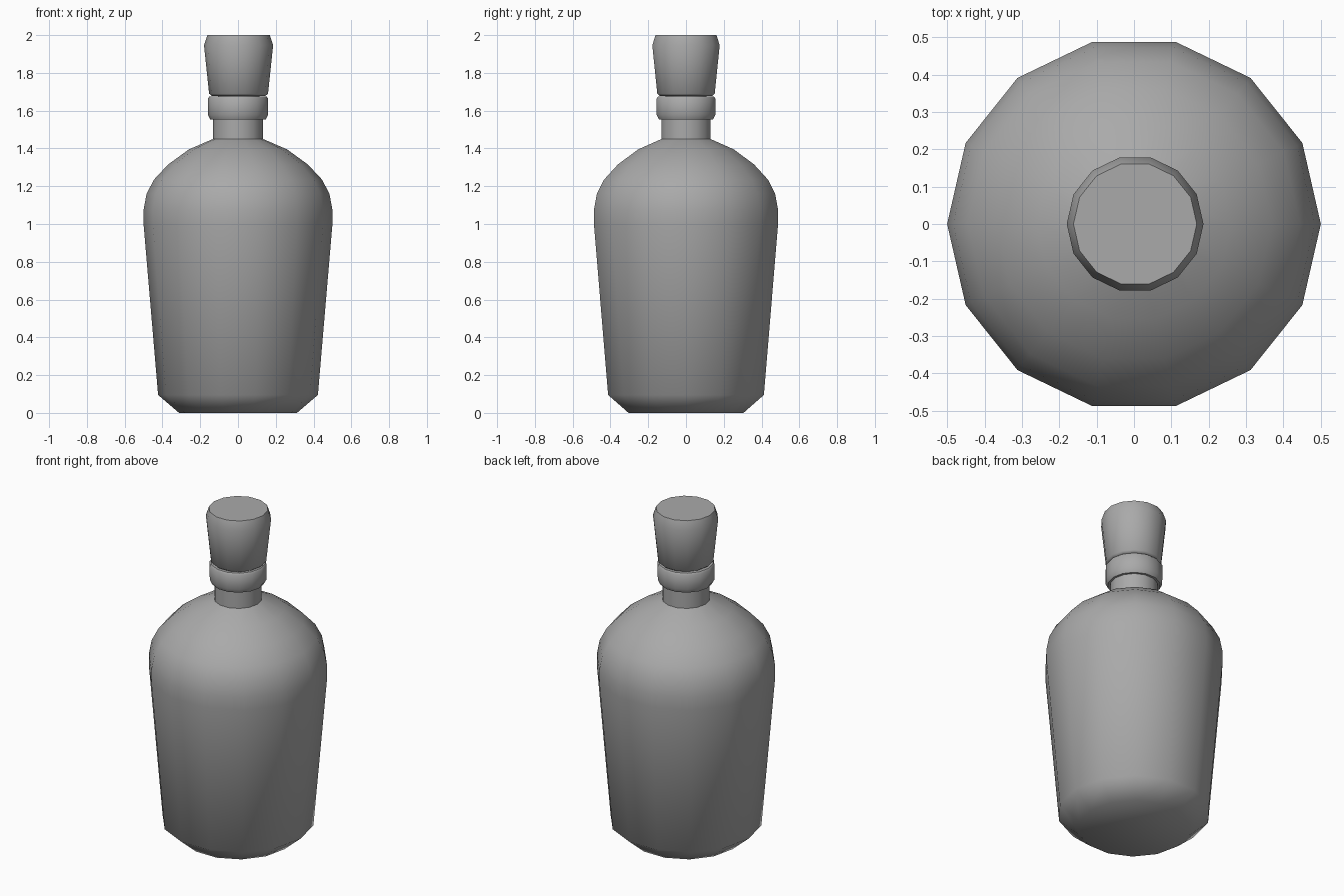
import bpy
import bmesh
from math import cos, sin, pi, radians

cube = bpy.data.objects.get("Cube")
if cube:
    bpy.data.objects.remove(cube, do_unlink=True)

SIDES = 14

grey = bpy.data.materials.new("plain_grey")
grey.use_nodes = True
colour = (0.4, 0.4, 0.4, 1)
grey.diffuse_color = colour
grey.node_tree.nodes["Principled BSDF"].inputs["Base Color"].default_value = colour


def lathe(name, profile, x=0.0, sharp=50):
    """Turn a (radius, height) profile, listed bottom to top, into a closed solid."""
    bm = bmesh.new()
    rings = [[bm.verts.new((r * cos(2 * pi * i / SIDES), r * sin(2 * pi * i / SIDES), z))
              for i in range(SIDES)] for r, z in profile]
    for low, high in zip(rings, rings[1:]):
        for i in range(SIDES):
            j = (i + 1) % SIDES
            bm.faces.new((low[i], low[j], high[j], high[i]))
    bm.faces.new(rings[0][::-1])
    bm.faces.new(rings[-1])
    mesh = bpy.data.meshes.new(name)
    bm.to_mesh(mesh)
    bm.free()
    mesh.materials.append(grey)
    obj = bpy.data.objects.new(name, mesh)
    obj.location.x = x
    bpy.context.collection.objects.link(obj)
    bpy.ops.object.select_all(action="DESELECT")
    obj.select_set(True)
    bpy.context.view_layer.objects.active = obj
    bpy.ops.object.shade_smooth_by_angle(angle=radians(sharp))
    return obj


# Tapered body with rounded shoulder and straight neck
lathe("bottle_body", [(0.312, 0), (0.423, 0.095), (0.5, 1.0), (0.5, 1.075),
                      (0.484, 1.16), (0.445, 1.235), (0.37, 1.315), (0.26, 1.395),
                      (0.133, 1.45), (0.133, 1.57)])

# Lip ring around the top of the neck
lathe("neck_collar", [(0.133, 1.553), (0.147, 1.553), (0.16, 1.578),
                      (0.16, 1.664), (0.152, 1.674)])

# Flared stopper, set very slightly off centre, and its hidden stem
lathe("stopper_stem", [(0.11, 1.6), (0.11, 1.7)], x=0.003)
lathe("stopper_cap", [(0.142, 1.678), (0.156, 1.69), (0.183, 1.947), (0.165, 2.0)],
      x=0.003)
